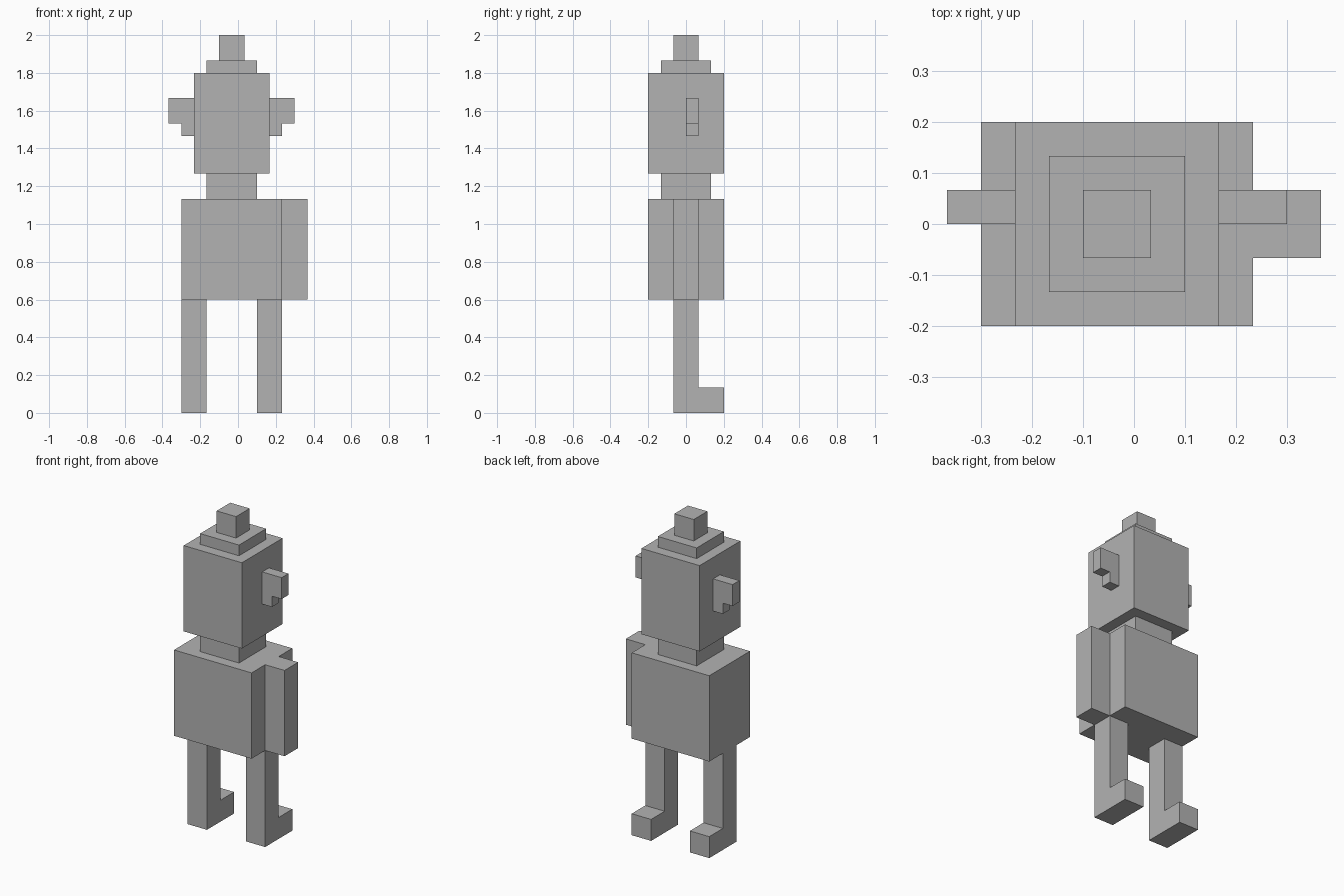
import bpy
import bmesh
from mathutils import Vector

U = 2 / 30  # one block; all coordinates below are in blocks

default = bpy.data.objects.get("Cube")
if default:
    bpy.data.objects.remove(default, do_unlink=True)

grey = bpy.data.materials.new("plain grey")
grey.use_nodes = True
colour = (0.45, 0.45, 0.45, 1)
grey.diffuse_color = colour
grey.node_tree.nodes["Principled BSDF"].inputs["Base Color"].default_value = colour


def prism(name, outline, sweep):
    """Flat outline extruded along a vector."""
    bm = bmesh.new()
    face = bm.faces.new([bm.verts.new(Vector(p) * U) for p in outline])
    top = bmesh.ops.extrude_face_region(bm, geom=[face])["geom"]
    moved = [v for v in top if isinstance(v, bmesh.types.BMVert)]
    bmesh.ops.translate(bm, verts=moved, vec=Vector(sweep) * U)
    bmesh.ops.recalc_face_normals(bm, faces=bm.faces)
    mesh = bpy.data.meshes.new(name)
    bm.to_mesh(mesh)
    bm.free()
    mesh.materials.append(grey)
    obj = bpy.data.objects.new(name, mesh)
    bpy.context.collection.objects.link(obj)
    return obj


def block(name, x, y, z):
    """Box from (low, high) ranges on each axis."""
    base = [(x[0], y[0], z[0]), (x[1], y[0], z[0]),
            (x[1], y[1], z[0]), (x[0], y[1], z[0])]
    return prism(name, base, (0, 0, z[1] - z[0]))


# Stacked parts, all centred a half block to the right
for name, half_x, half_y, z in (
    ("torso", 4, 3, (9, 17)),
    ("neck", 2, 2, (17, 19)),
    ("head", 3, 3, (19, 27)),
    ("hat_brim", 2, 2, (27, 28)),
    ("hat_top", 1, 1, (28, 30)),
):
    block(name, (-half_x - 0.5, half_x - 0.5), (-half_y, half_y), z)

# Single arm on the left side
block("left_arm", (3.5, 5.5), (-1, 1), (9, 17))

# Mirrored legs with feet, and stepped ears
LEG = [(-1, 0), (3, 0), (3, 2), (1, 2), (1, 9), (-1, 9)]
EAR = [(3, 22), (4, 22), (4, 23), (5, 23), (5, 25), (3, 25)]
for side, s in (("left", 1), ("right", -1)):
    prism(side + "_leg", [(s * 4 - 0.5, y, z) for y, z in LEG], (-2 * s, 0, 0))
    prism(side + "_ear", [(s * x - 0.5, 0, z) for x, z in EAR], (0, 1, 0))
